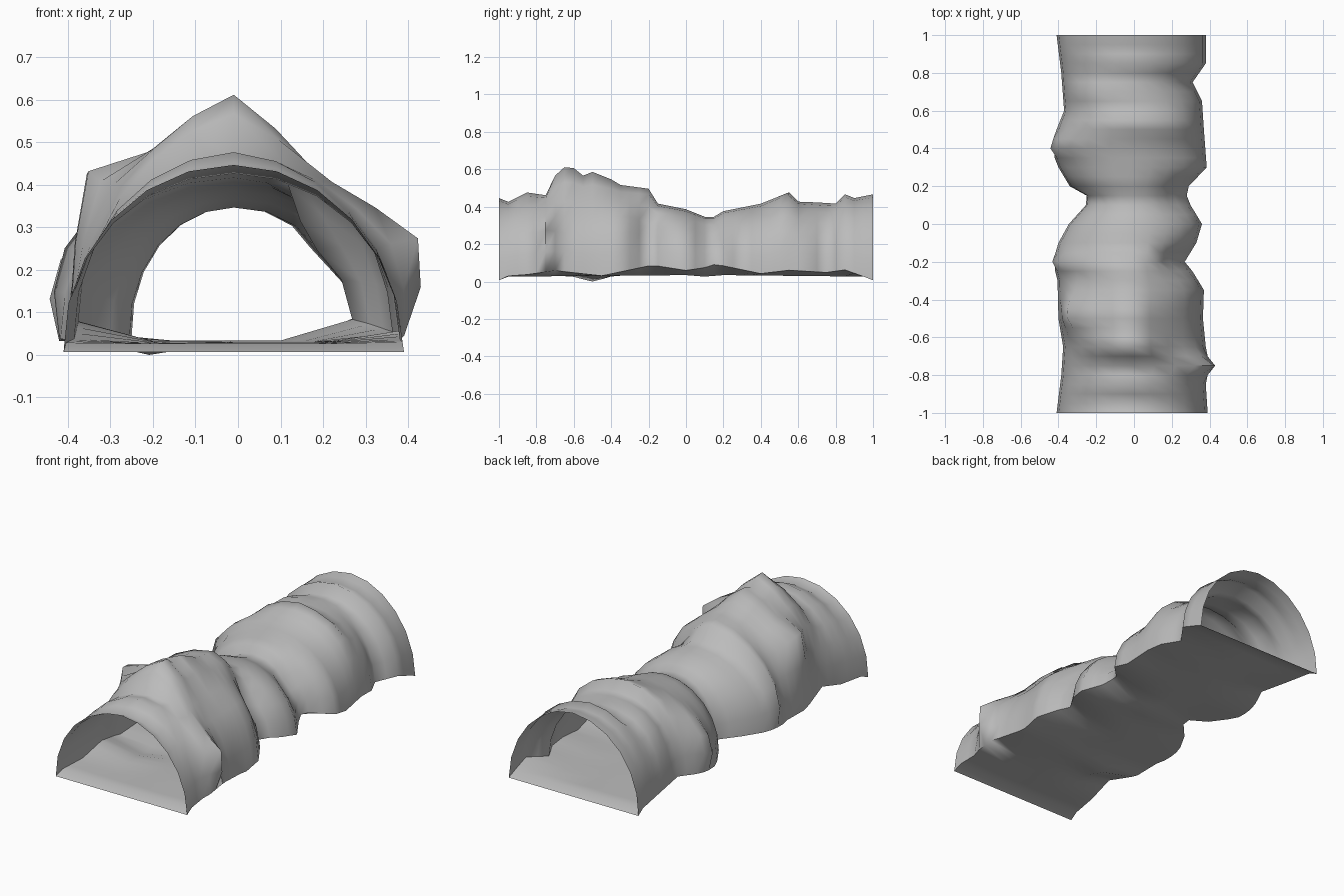
import bpy
import bmesh
import math
from mathutils import Vector

default = bpy.data.objects.get("Cube")
if default:
    bpy.data.objects.remove(default, do_unlink=True)

# Outline keys as (station along y, size), in hundredths
LEFT = [(-100, 41), (-80, 38.5), (-65, 37.5), (-50, 40), (-30, 40.5), (-20, 43),
        (-10, 40), (0, 34.5), (10, 25.5), (15, 25), (20, 34), (30, 40), (40, 44),
        (50, 41), (60, 37), (80, 38.5), (100, 41)]
RIGHT = [(-100, 39), (-85, 38), (-75, 42.5), (-65, 38), (-50, 36.5), (-35, 37),
         (-25, 31), (-20, 27), (-10, 33), (0, 36), (10, 30), (15, 28), (20, 29),
         (30, 38.5), (50, 37), (65, 36), (75, 31), (85, 38), (100, 38)]
TOP = [(-100, 45), (-95, 43), (-85, 48), (-75, 46.5), (-70, 57), (-65, 61.5),
       (-60, 61), (-55, 57), (-50, 59), (-40, 55), (-35, 52), (-20, 50), (-15, 42),
       (0, 39), (10, 35), (15, 35), (20, 38), (40, 42), (55, 48), (60, 43),
       (80, 42), (85, 47), (90, 45), (100, 47)]
FLOOR = [(-100, 1), (-95, 3), (0, 3.8), (10, 3), (20, 3.8), (95, 3), (100, 1)]
# How far the foot of each wall curls up off the floor
LEFT_LIFT = [(-100, 0), (-80, 1), (-65, 5), (-45, 0), (10, 1.5), (40, 0),
             (60, 3), (80, 1), (100, 0)]
RIGHT_LIFT = [(-100, 0), (-85, 1), (-70, 3), (-45, 0), (-18, 5.5), (0, 2.5),
              (15, 6), (40, 1), (55, 3), (75, 2), (85, 3.5), (95, 0), (100, 0)]

# Lumps and dents: arch angle in degrees, y, push, angular spread, y spread
LUMPS = [(138, -0.47, 0.10, 12, 0.11),
         (30, -0.75, 0.035, 12, 0.06),
         (45, -0.42, 0.02, 18, 0.12),
         (127, 0.7, 0.03, 22, 0.08),
         (50, 0.55, 0.02, 20, 0.08),
         (38, -0.2, -0.06, 20, 0.06),
         (38, 0.13, -0.035, 20, 0.07)]

ARCH_STEPS = 12
FLOOR_STEPS = 4
RINGS = 41
CAP = 0.465


def sample(keys, y):
    """Linear value of an outline at y."""
    s = y * 100
    for (a, va), (b, vb) in zip(keys, keys[1:]):
        if s <= b + 1e-4:
            return (va + (vb - va) * (s - a) / (b - a)) / 100
    return keys[-1][1] / 100


def bell(d, spread):
    return math.exp(-(d / spread) ** 2)


def ring_points(y):
    top, base = sample(TOP, y), sample(FLOOR, y)
    low_top = min(top, CAP)
    points = []
    # Arch from the right foot over the crown to the left foot
    for i in range(ARCH_STEPS + 1):
        deg = 180 * i / ARCH_STEPS
        t = math.radians(deg)
        on_right = deg < 90
        width = sample(RIGHT if on_right else LEFT, y)
        foot_z = base + sample(RIGHT_LIFT if on_right else LEFT_LIFT, y)
        # Wide walls bulge out a little above the foot
        if i in (0, ARCH_STEPS):
            width = min(width, 0.39 if on_right else 0.42)
        reach = math.cos(t) * width
        if width > 0.42:
            reach = max(-width, min(width, reach * 1.08))
        z = foot_z + (low_top - foot_z) * math.sin(t)
        # Pointed ridge along the crown, steeper on the right
        fall = 34 if on_right else 60
        z += (top - low_top) * max(0, 1 - abs(deg - 90) / fall)
        push = sum(p * bell(deg - a, sa) * bell(y - ly, sy)
                   for a, ly, p, sa, sy in LUMPS)
        points.append(Vector((reach - 0.01 * math.sin(t) + push * math.cos(t), y,
                              z + push * math.sin(t))))
    # Floor back from the left foot to the right foot, with one shallow hollow
    a, b = points[-1], points[0]
    for i in range(1, FLOOR_STEPS):
        p = a.lerp(b, i / FLOOR_STEPS)
        p.z = base - 0.03 * bell(y + 0.5, 0.07) * (i == 1)
        points.append(p)
    return points


# Rock colour
rock = bpy.data.materials.new("grey_rock")
rock.use_nodes = True
colour = (0.5, 0.5, 0.5, 1)
rock.diffuse_color = colour
rock.node_tree.nodes["Principled BSDF"].inputs["Base Color"].default_value = colour

# Tunnel shell: lofted rings, open at both ends
bm = bmesh.new()
rings = []
for r in range(RINGS):
    y = -1 + 2 * r / (RINGS - 1)
    rings.append([bm.verts.new(p) for p in ring_points(y)])
for near, far in zip(rings, rings[1:]):
    n = len(near)
    for i in range(n):
        j = (i + 1) % n
        bm.faces.new((near[i], near[j], far[j], far[i]))

# Stand the lowest point on the ground
lowest = min(v.co.z for v in bm.verts)
for v in bm.verts:
    v.co.z -= lowest
# Face the shell outwards
bm.normal_update()
crown = rings[RINGS // 2][ARCH_STEPS // 2]
if sum(f.normal.z for f in crown.link_faces) < 0:
    bmesh.ops.reverse_faces(bm, faces=bm.faces)

mesh = bpy.data.meshes.new("cave_tunnel")
bm.to_mesh(mesh)
bm.free()
mesh.materials.append(rock)
tunnel = bpy.data.objects.new("cave_tunnel", mesh)
bpy.context.collection.objects.link(tunnel)

bpy.ops.object.select_all(action='DESELECT')
tunnel.select_set(True)
bpy.context.view_layer.objects.active = tunnel
bpy.ops.object.shade_smooth_by_angle(angle=math.radians(75))
